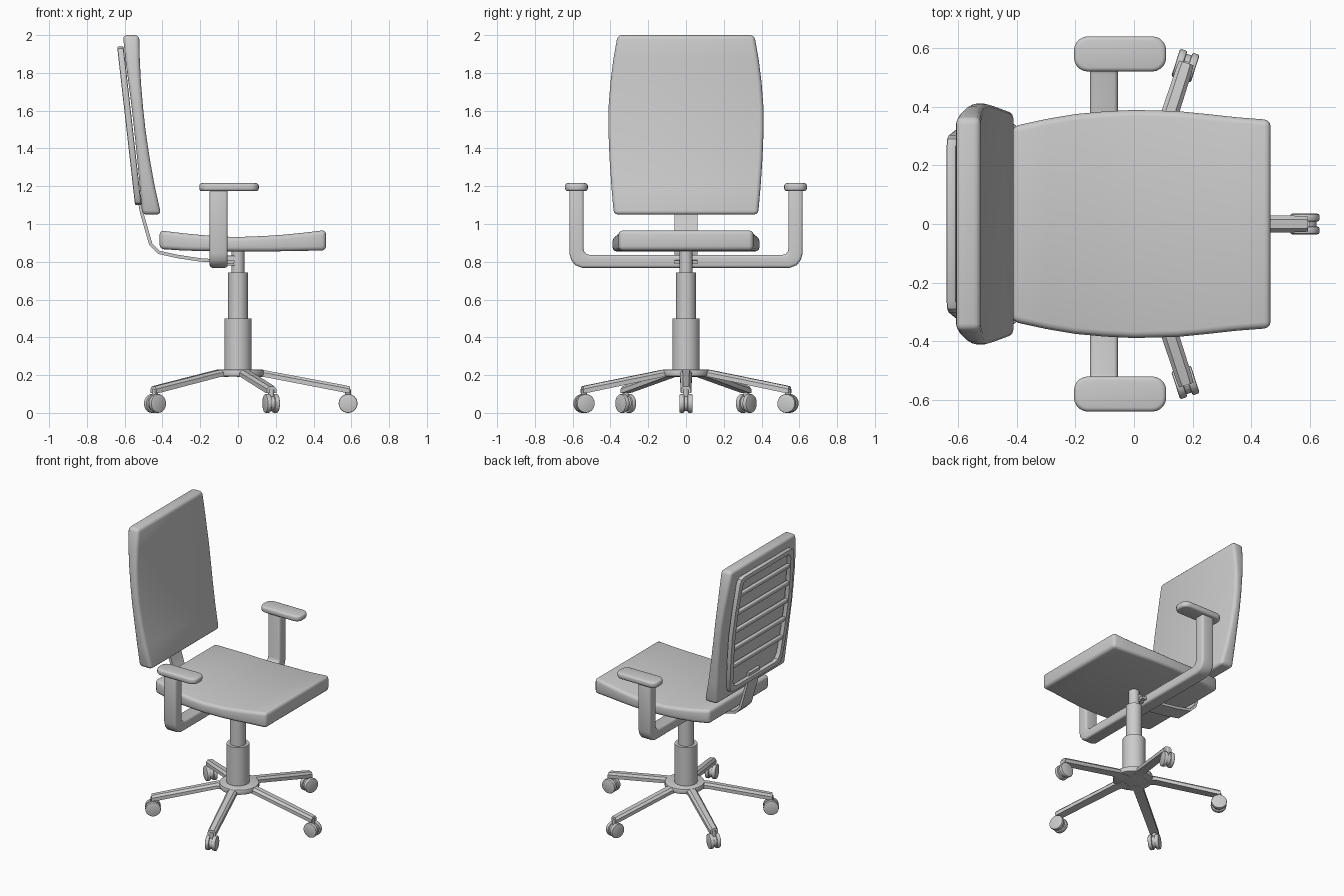
import bpy, bmesh, math
from mathutils import Vector

if "Cube" in bpy.data.objects:
    bpy.data.objects.remove(bpy.data.objects["Cube"])


def loft(name, sections, bevel=0.0, closed=False, segs=3):
    """Skin equal-length point rings; bevel only the hard edges."""
    bm = bmesh.new()
    rings = [[bm.verts.new(p) for p in s] for s in sections]
    n = len(rings[0])
    pairs = list(zip(rings, rings[1:])) + ([(rings[-1], rings[0])] if closed else [])
    for a, b in pairs:
        for i in range(n):
            j = (i + 1) % n
            bm.faces.new((a[i], a[j], b[j], b[i]))
    if not closed:
        bm.faces.new(rings[0])
        bm.faces.new(rings[-1])
    bmesh.ops.recalc_face_normals(bm, faces=bm.faces)
    if bevel:
        hard = [e for e in bm.edges if e.calc_face_angle(0) > 0.8]
        bmesh.ops.bevel(bm, geom=hard, offset=bevel, segments=segs, profile=0.5,
                        affect='EDGES', clamp_overlap=True)
    me = bpy.data.meshes.new(name)
    bm.to_mesh(me)
    bm.free()
    ob = bpy.data.objects.new(name, me)
    bpy.context.collection.objects.link(ob)
    return ob


def cylinder(name, p, q, r, bevel=0.0, n=28, r2=None):
    p, q = Vector(p), Vector(q)
    u = (q - p).orthogonal().normalized()
    v = (q - p).normalized().cross(u)
    ang = [2 * math.pi * i / n for i in range(n)]
    return loft(name, [[c + (u * math.cos(a) + v * math.sin(a)) * k for a in ang]
                       for c, k in ((p, r), (q, r2 or r))], bevel, segs=2)


def box(name, x, y, z, bevel=0.0):
    return loft(name, [[(a, y[0], z[0]), (a, y[1], z[0]), (a, y[1], z[1]), (a, y[0], z[1])]
                       for a in x], bevel)


# Seat cushion: x, half width, bottom, top
seat = [(-.415, .333, .868, .966), (-.3, .358, .86, .952), (-.2, .375, .857, .942),
        (-.1, .384, .856, .934), (0, .389, .855, .931), (.15, .385, .855, .937),
        (.25, .375, .856, .944), (.35, .364, .858, .954), (.466, .355, .86, .968)]
loft("seat", [[(x, -w, b), (x, w, b), (x, w, t), (x, -w, t)] for x, w, b, t in seat], .022)

# Backrest cushion: z, half width, rear x, front x
back = [(1.05, .382, -.507, -.407), (1.2, .395, -.52, -.441), (1.35, .405, -.534, -.468),
        (1.5, .411, -.55, -.49), (1.62, .41, -.563, -.503), (1.75, .4, -.58, -.514),
        (1.87, .385, -.596, -.52), (2.0, .362, -.609, -.523)]
loft("backrest", [[(r, -w, z), (r, w, z), (f, w, z), (f, -w, z)] for z, w, r, f in back], .022)


# Frame behind the backrest: closed ring following a tilted plane
def rear(z):
    return -.640 + (1.94 - z) * .113


half = [(.24, 1.1), (.275, 1.11), (.295, 1.145), (.318, 1.35), (.33, 1.53), (.322, 1.7),
        (.303, 1.9), (.29, 1.928), (.265, 1.94)]
outline = half + [(-y, z) for y, z in reversed(half)]
ring = []
for y, z in outline:
    yi, zi = y * .88, 1.52 + (z - 1.52) * .915
    ring.append([(rear(z), y, z), (rear(z) + .034, y, z),
                 (rear(zi) + .034, yi, zi), (rear(zi), yi, zi)])
loft("back_frame", ring, .008, closed=True, segs=2)

# Slats across the frame
for i in range(5):
    z = 1.29 + i * .13
    box(f"back_slat_{i + 1}", (rear(z) + .006, rear(z) + .03), (-.3, .3), (z - .014, z + .014), .006)

# Bent flat support from under the seat up to the backrest
path = [(-.02, .797), (-.2, .81), (-.32, .828), (-.42, .85), (-.462, .893), (-.51, 1.06),
        (-.528, 1.16)]
strip = []
for i, p in enumerate(path):
    a, b = path[max(i - 1, 0)], path[min(i + 1, len(path) - 1)]
    d = Vector((b[0] - a[0], b[1] - a[1])).normalized() * .009
    strip.append([(p[0] + s * -d.y, y, p[1] + s * d.x)
                  for s, y in ((-1, -.06), (-1, .06), (1, .06), (1, -.06))])
loft("back_support", strip)
box("seat_bracket", (-.07, -.01), (-.03, .03), (.78, .832), .004)

# Armrest yoke: outer and inner path of the right half, mirrored
outer = [(.618, 1.185), (.618, .845), (.608, .81), (.588, .783), (.55, .768)]
inner = [(.542, 1.185), (.542, .868), (.538, .853), (.528, .842), (.51, .836)]
pairs = list(zip(outer, inner))
pairs += [((-o[0], o[1]), (-i[0], i[1])) for o, i in reversed(pairs)]
loft("arm_yoke", [[(-.15, *o), (-.055, *o), (-.055, *i), (-.15, *i)] for o, i in pairs], .014)

# Arm pads: rounded rectangles
for side, s in (("left", 1), ("right", -1)):
    plan = []
    for k, (cx, cy) in enumerate(((.062, .592), (-.157, .592), (-.157, .568), (.062, .568))):
        for j in range(6):
            a = math.pi / 2 * (k + j / 5)
            plan.append((cx + .048 * math.cos(a), s * (cy + .048 * math.sin(a))))
    loft(f"arm_pad_{side}", [[(x, y, z) for x, y in plan] for z in (1.174, 1.216)], .014)

# Gas lift column and hub
cylinder("column_top", (0, 0, .73), (0, 0, .865), .034)
cylinder("column_middle", (0, 0, .49), (0, 0, .744), .052)
cylinder("column_lower", (0, 0, .2), (0, 0, .5), .073)
cylinder("base_hub", (.01, 0, .193), (.01, 0, .23), .128, .008, 36)

# Five legs, each with a twin-wheel caster
for k in range(5):
    a = math.radians(72 * k)
    d, t = Vector((math.cos(a), math.sin(a), 0)), Vector((-math.sin(a), math.cos(a), 0))
    up = Vector((0, 0, 1))
    R = .561 + .022 * math.cos(a)
    leg = [(.06, .033, .192, .229), (.14, .032, .19, .226), (R - .02, .028, .108, .147),
           (R + .01, .026, .104, .14)]
    loft(f"leg_{k + 1}", [[d * r - t * w + up * b, d * r + t * w + up * b,
                           d * r + t * w + up * (h - .014), d * r + t * w * .55 + up * h,
                           d * r - t * w * .55 + up * h, d * r - t * w + up * (h - .014)]
                          for r, w, b, h in leg])
    c = d * R + up * .05
    for side, s in (("a", 1), ("b", -1)):
        cylinder(f"caster_{k + 1}_wheel_{side}", c + t * s * .009, c + t * s * .035, .05, .006)
    cylinder(f"caster_{k + 1}_core", c - t * .012, c + t * .012, .04)
    cylinder(f"caster_{k + 1}_stem", c + up * .02, c + up * .075, .016, n=16)

# Smooth shading with sharp edges kept
bpy.ops.object.select_all(action='SELECT')
bpy.context.view_layer.objects.active = bpy.data.objects["seat"]
bpy.ops.object.shade_smooth_by_angle(angle=math.radians(35))
